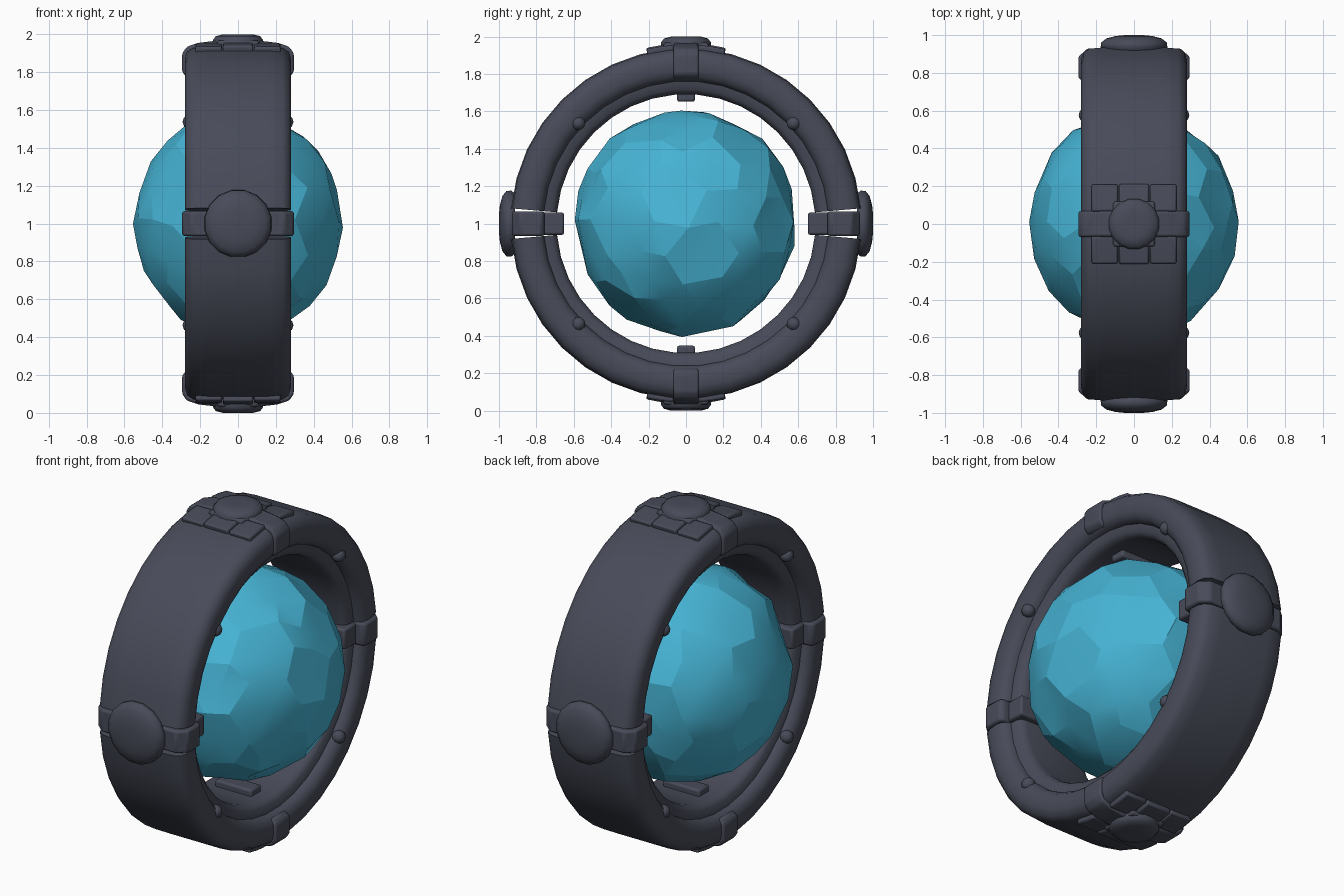
import bpy, bmesh, math, random
from mathutils import Matrix, Vector

if "Cube" in bpy.data.objects:
    bpy.data.objects.remove(bpy.data.objects["Cube"])

random.seed(4)


def material(name, rgb):
    m = bpy.data.materials.new(name)
    m.diffuse_color = (*rgb, 1)
    m.use_nodes = True
    m.node_tree.nodes["Principled BSDF"].inputs["Base Color"].default_value = m.diffuse_color
    return m


DARK = material("dark slate metal", (0.065, 0.071, 0.100))
BLUE = material("crystal blue", (0.062, 0.460, 0.670))


def finish(bm, name, mat, angle=35, bevel=0):
    bmesh.ops.recalc_face_normals(bm, faces=bm.faces[:])
    me = bpy.data.meshes.new(name)
    bm.to_mesh(me)
    bm.free()
    me.materials.append(mat)
    ob = bpy.data.objects.new(name, me)
    bpy.context.collection.objects.link(ob)
    if bevel:
        b = ob.modifiers.new("bevel", "BEVEL")
        b.width, b.segments, b.limit_method = bevel, 2, "ANGLE"
    bpy.ops.object.select_all(action="DESELECT")
    ob.select_set(True)
    bpy.context.view_layer.objects.active = ob
    bpy.ops.object.shade_smooth_by_angle(angle=math.radians(angle))
    return ob


def frame(deg):
    # local z points outward from the ring centre; 0 = top, 90 = front
    return Matrix.Translation((0, 0, 1)) @ Matrix.Rotation(math.radians(deg), 4, "X")


def sweep(name, profile, a0, a1, steps, bevel=0):
    # closed (x, radius) profile swept round the ring axis
    bm = bmesh.new()
    rows = []
    for i in range(steps + 1):
        m = frame(a0 + (a1 - a0) * i / steps)
        rows.append([bm.verts.new(m @ Vector((x, 0, r))) for x, r in profile])
    n = len(profile)
    for a, b in zip(rows, rows[1:]):
        for j in range(n):
            bm.faces.new((a[j], a[(j + 1) % n], b[(j + 1) % n], b[j]))
    bm.faces.new(rows[0])
    bm.faces.new(rows[-1])
    return finish(bm, name, DARK, 40, bevel)


def mirror(half):
    return half + [(-x, r) for x, r in reversed(half)]


def prism(name, deg, profile, t, bevel=0.012):
    # (x, radius) profile extruded to tangential half thickness t
    bm = bmesh.new()
    m = frame(deg)
    a, b = [[bm.verts.new(m @ Vector((x, s, r))) for x, r in profile] for s in (-t, t)]
    bm.faces.new(a)
    bm.faces.new(b)
    n = len(profile)
    for j in range(n):
        bm.faces.new((a[j], a[(j + 1) % n], b[(j + 1) % n], b[j]))
    return finish(bm, name, DARK, 40, bevel)


def box(name, deg, hx, t, r0, r1):
    return prism(name, deg, [(-hx, r0), (hx, r0), (hx, r1), (-hx, r1)], t)


def disc(name, deg, levels, sides=16):
    # domed cap from (radius, height) levels
    bm = bmesh.new()
    m = frame(deg)
    rows = [[bm.verts.new(m @ Vector((r * math.cos((k + .5) * math.tau / sides),
                                      r * math.sin((k + .5) * math.tau / sides), h)))
             for k in range(sides)] for r, h in levels]
    for a, b in zip(rows, rows[1:]):
        for k in range(sides):
            q = (k + 1) % sides
            bm.faces.new((a[k], a[q], b[q], b[k]))
    bm.faces.new(rows[0])
    bm.faces.new(rows[-1])
    return finish(bm, name, DARK, 50)


# faceted crystal core
bm = bmesh.new()
bmesh.ops.create_icosphere(bm, subdivisions=3, radius=0.61)
for v in bm.verts:
    d = v.co.normalized()
    side = Vector((random.uniform(-1, 1), random.uniform(-1, 1), random.uniform(-1, 1)))
    v.co = (d + side * 0.045).normalized() * (0.61 - random.choice((0, 0, .008, .015, .03)))
    v.co.x *= 0.91
    v.co.z += 1.003
finish(bm, "crystal_core", BLUE, 14)

# two half rings with rounded rims and a stepped inner band
RING = mirror([(0.16, 0.938), (0.235, 0.932), (0.268, 0.91), (0.281, 0.87), (0.281, 0.82),
               (0.268, 0.785), (0.245, 0.767), (0.225, 0.762), (0.218, 0.72), (0.20, 0.70),
               (0.17, 0.692)])
for name, mid in (("upper_half_ring", 0), ("lower_half_ring", 180)):
    sweep(name, RING, mid - 85, mid + 85, 17)

# front and back clamps: strap, inner block, large round cap
for name, deg in (("front", 90), ("back", 270)):
    prism(name + "_clamp", deg, mirror([(0.245, 0.93), (0.295, 0.885), (0.295, 0.775),
                                        (0.275, 0.757)]), 0.066)
    box(name + "_inner_block", deg, 0.24, 0.06, 0.652, 0.77)
    disc(name + "_cap", deg, [(0.165, 0.915), (0.18, 0.935), (0.178, 0.96), (0.15, 0.982),
                              (0.10, 0.995), (0.05, 1.0)])

# top and bottom clamps: strap, peg, small cap and saddle plates
for name, deg in (("top", 0), ("bottom", 180)):
    prism(name + "_clamp", deg, mirror([(0.10, 0.968), (0.21, 0.955), (0.27, 0.935), (0.295, 0.90),
                                        (0.295, 0.80), (0.27, 0.775)]), 0.068)
    box(name + "_inner_peg", deg, 0.12, 0.048, 0.652, 0.72)
    disc(name + "_cap", deg, [(0.135, 0.93), (0.135, 0.97), (0.12, 0.99), (0.08, 1.0), (0.04, 1.0)])
    box(name + "_cap_base", deg, 0.11, 0.12, 0.90, 0.968)
    for s in (-1, 1):
        for x in (-0.155, 0, 0.155):
            h = 0.957 if x else 0.963
            w = 0.07 if x else 0.08
            sweep(name + "_saddle_plate",
                  [(x - w, 0.90), (x + w, 0.90), (x + w, h), (x - w, h)],
                  deg + s * 4, deg + s * 12.8, 2, 0.01)

# round studs on both rims
for deg in (45, 135, 225, 315):
    for s in (-1, 1):
        bm = bmesh.new()
        bmesh.ops.create_uvsphere(bm, u_segments=12, v_segments=8, radius=0.038,
                                  matrix=frame(deg + (2 if deg in (45, 225) else -2))
                                  @ Matrix.Translation((s * 0.255, 0, 0.788)))
        finish(bm, "rim_stud", DARK, 60)
